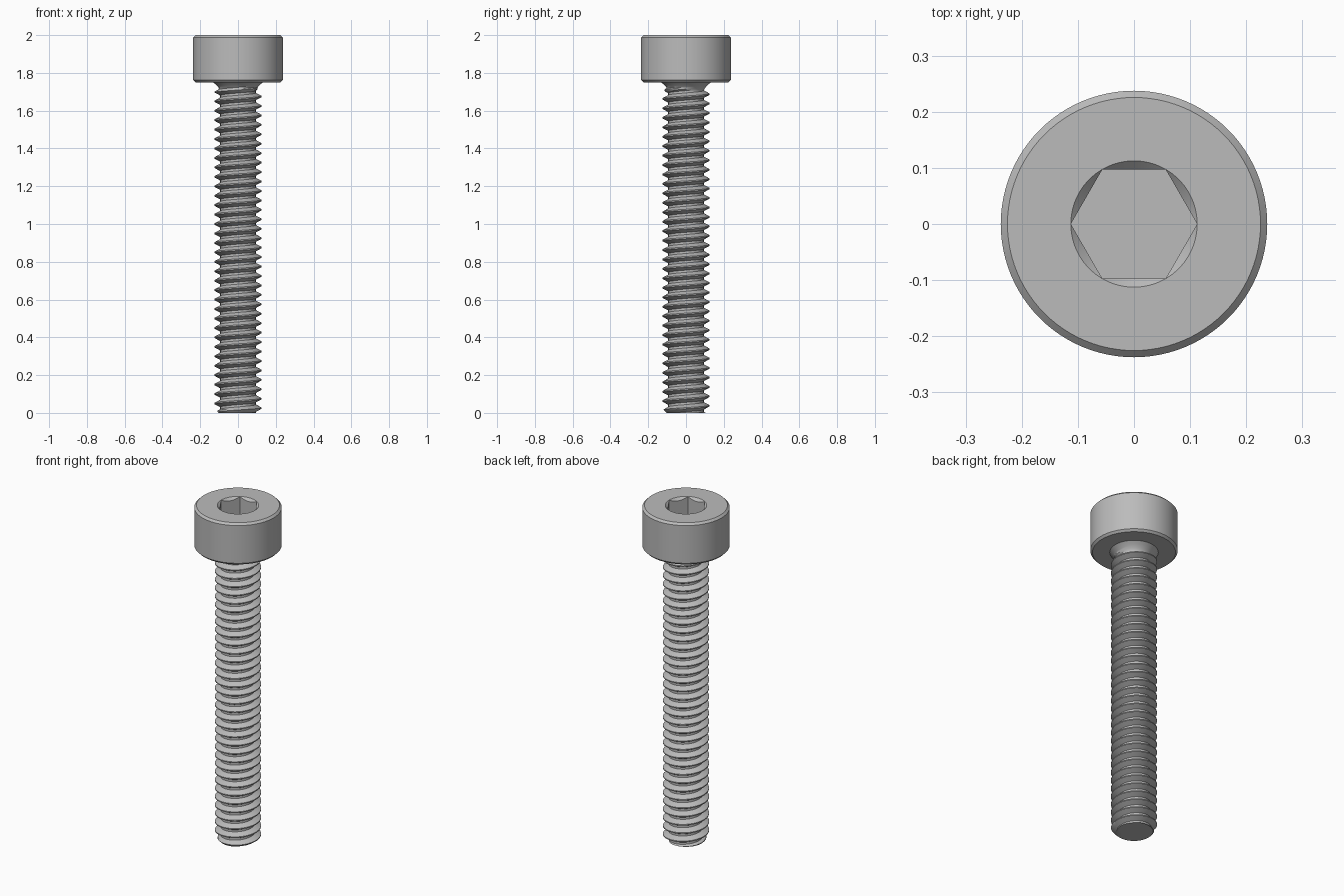
import bpy
import bmesh
from math import cos, sin, pi, radians

if "Cube" in bpy.data.objects:
    bpy.data.objects.remove(bpy.data.objects["Cube"], do_unlink=True)

steel = bpy.data.materials.new("grey steel")
steel.use_nodes = True
colour = (0.5, 0.5, 0.5, 1)
steel.diffuse_color = colour
steel.node_tree.nodes["Principled BSDF"].inputs["Base Color"].default_value = colour

NECK = 1.75      # underside of the head
PITCH = 0.05
CREST, ROOT = 0.125, 0.094


def finish(bm, name, angle):
    bmesh.ops.remove_doubles(bm, verts=bm.verts, dist=0.00005)
    bmesh.ops.recalc_face_normals(bm, faces=bm.faces)
    mesh = bpy.data.meshes.new(name)
    bm.to_mesh(mesh)
    bm.free()
    mesh.materials.append(steel)
    ob = bpy.data.objects.new(name, mesh)
    bpy.context.collection.objects.link(ob)
    bpy.ops.object.select_all(action="DESELECT")
    ob.select_set(True)
    bpy.context.view_layer.objects.active = ob
    bpy.ops.object.shade_smooth_by_angle(angle=radians(angle))
    return ob


# Head: stacked rings running from the underside over the rim into the hex socket
def hex_radius(a):
    return 0.0975 / cos(a % (pi / 3) - pi / 6)


def build_head(segments=96):
    bm = bmesh.new()
    rim, bevel, mouth = 0.2375, 0.012, hex_radius(0)
    profile = [(0.09, NECK), (rim - bevel, NECK), (rim, NECK + bevel),
               (rim, 2 - bevel), (rim - bevel, 2), (mouth, 2)]
    angles = [2 * pi * i / segments for i in range(segments)]
    rings = [[(r, a, z) for a in angles] for r, z in profile]
    # Conical lead-in meets the hex walls in scallops
    rings.append([(hex_radius(a), a, 2 - (mouth - hex_radius(a))) for a in angles])
    rings.append([(hex_radius(a), a, 1.875) for a in angles])
    rows = [[bm.verts.new((r * cos(a), r * sin(a), z)) for r, a, z in ring]
            for ring in rings]
    for low, high in zip(rows, rows[1:]):
        for i in range(segments):
            j = (i + 1) % segments
            bm.faces.new((low[i], low[j], high[j], high[i]))
    bm.faces.new(rows[-1])
    bm.faces.new(rows[0])
    return finish(bm, "socket_head", 30)


# Shank: helical grid with a V thread, a chamfered tip and a flared neck
def thread_radius(a, z):
    phase = (z / PITCH - a / (2 * pi)) % 1
    height = min(1, max(0, (0.4375 - abs(phase - 0.5)) / 0.375 * 1.17 - 0.17))
    r = ROOT + (CREST - ROOT) * height
    r = min(r, 0.103 + z)
    fade = min(1, max(0, (NECK - 0.02 - z) / 0.03))
    r = ROOT + (r - ROOT) * fade
    flare = max(0, 1 - (NECK - z) / 0.045)
    return max(r, ROOT + 0.038 * flare ** 1.5)


def build_shank(segments=64):
    bm = bmesh.new()
    stops = [0, 0.1185, 0.28, 0.4375, 0.5, 0.5625, 0.72, 0.8815]
    per_turn = len(stops)
    turns = range(-1, round(NECK / PITCH) + 1)
    columns = []
    for i in range(segments):
        a = 2 * pi * i / segments
        column = []
        for k in turns:
            for s in stops:
                z = min(NECK, max(0, PITCH * (k + s + a / (2 * pi))))
                r = thread_radius(a, z)
                column.append(bm.verts.new((r * cos(a), r * sin(a), z)))
        columns.append(column)
    count = len(columns[0])
    for i in range(segments):
        here, there = columns[i], columns[(i + 1) % segments]
        shift = per_turn if i == segments - 1 else 0   # seam joins the next turn
        for n in range(count - 1 - shift):
            bm.faces.new((here[n], there[n + shift], there[n + 1 + shift], here[n + 1]))
    bmesh.ops.remove_doubles(bm, verts=bm.verts, dist=0.00005)
    bmesh.ops.dissolve_degenerate(bm, edges=bm.edges, dist=0.00005)
    # Flat tip
    tip = [e for e in bm.edges if e.is_boundary and all(v.co.z < 0.0001 for v in e.verts)]
    bmesh.ops.holes_fill(bm, edges=tip, sides=0)
    return finish(bm, "threaded_shank", 30)


build_head()
build_shank()
